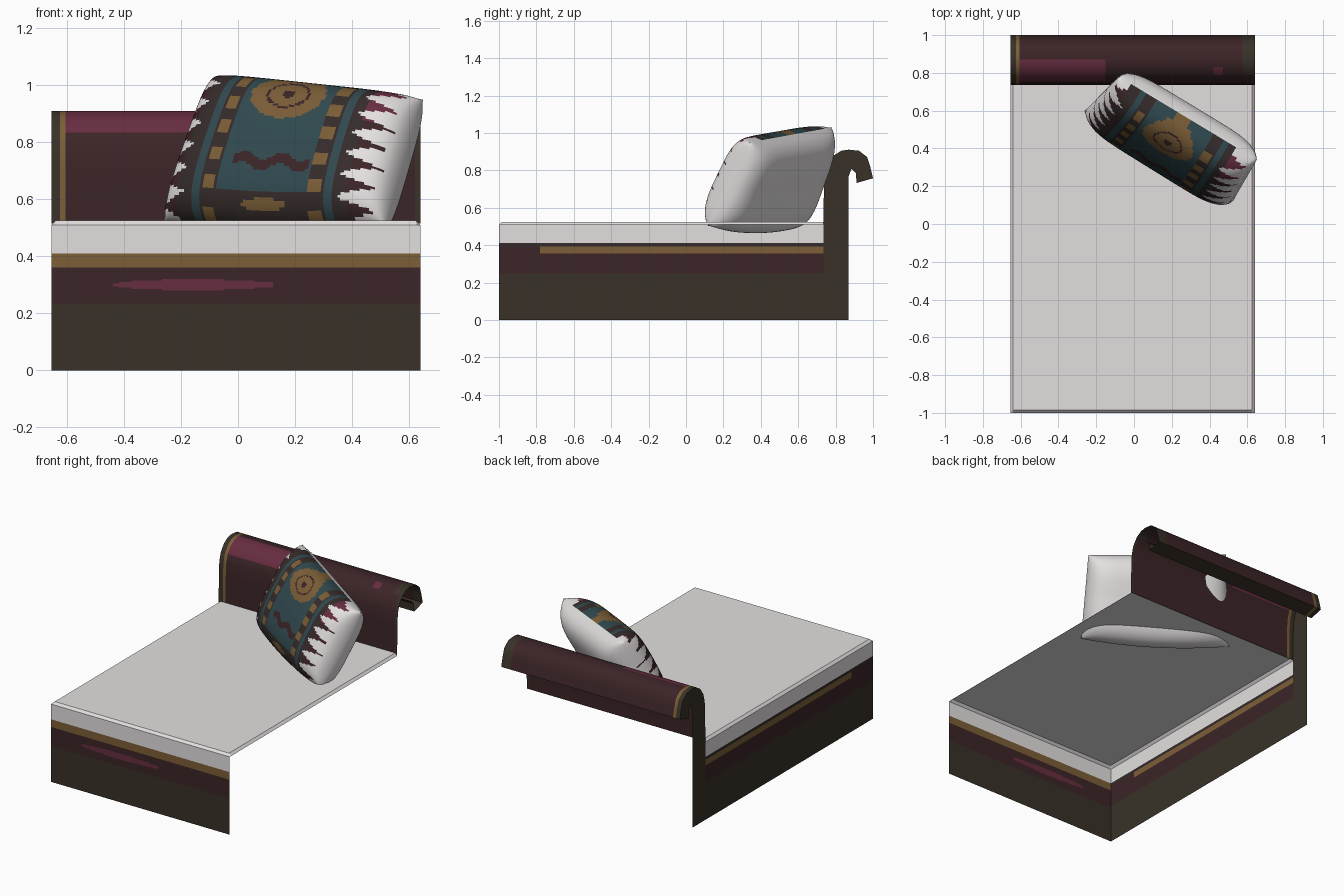
import bpy, bmesh, math
from mathutils import Vector

if "Cube" in bpy.data.objects:
    bpy.data.objects.remove(bpy.data.objects["Cube"])

# ---- palette ----
PALETTE = [
    ("linen_white", (0.77, 0.74, 0.74)),
    ("dark_olive", (0.040, 0.031, 0.021)),
    ("ochre", (0.20, 0.112, 0.038)),
    ("maroon", (0.045, 0.018, 0.020)),
    ("berry", (0.135, 0.026, 0.052)),
    ("teal", (0.030, 0.068, 0.080)),
    ("charcoal", (0.036, 0.025, 0.024)),
]
MATS = []
for n, c in PALETTE:
    m = bpy.data.materials.new(n)
    m.diffuse_color = (*c, 1)
    m.use_nodes = True
    m.node_tree.nodes["Principled BSDF"].inputs["Base Color"].default_value = m.diffuse_color
    MATS.append(m)
WHITE, OLIVE, OCHRE, MAROON, BERRY, TEAL, DARK = range(7)


def finish(name, bm, smooth=None):
    me = bpy.data.meshes.new(name)
    bm.to_mesh(me)
    bm.free()
    for m in MATS:
        me.materials.append(m)
    ob = bpy.data.objects.new(name, me)
    bpy.context.collection.objects.link(ob)
    if smooth:
        bpy.context.view_layer.objects.active = ob
        ob.select_set(True)
        bpy.ops.object.shade_smooth_by_angle(angle=math.radians(smooth))
        ob.select_set(False)
    return ob


def add_sheet(bm, aa, bb, point, colour):
    """Grid of quads over aa x bb, coloured by a rule on parameters."""
    rows = [[bm.verts.new(point(a, b)) for a in aa] for b in bb]
    for j in range(len(bb) - 1):
        for i in range(len(aa) - 1):
            f = bm.faces.new((rows[j][i], rows[j][i + 1], rows[j + 1][i + 1], rows[j + 1][i]))
            f.material_index = colour((aa[i] + aa[i + 1]) / 2, (bb[j] + bb[j + 1]) / 2)


def steps(a, b, n):
    return [a + (b - a) * i / n for i in range(n + 1)]


X0, X1, YF, YH, TOP = -0.655, 0.64, -1.0, 0.735, 0.525
RIM = 0.51

# ---- front panel: olive, maroon, ochre and white bands ----
def front_colour(x, z):
    if z > 0.41:
        return WHITE
    if z > 0.36:
        return OCHRE
    if ((x + 0.155) / 0.29) ** 2 + ((z - 0.3) / 0.019) ** 2 < 1:
        return BERRY
    return MAROON if z > 0.235 else OLIVE


bm = bmesh.new()
levels = [0, 0.235] + steps(0.28, 0.32, 8) + [0.36, 0.41, RIM]
add_sheet(bm, steps(X0, X1, 60), levels, lambda x, z: (x, YF, z), front_colour)
finish("front_panel", bm)

# ---- left side panel (right side and underside are open) ----
def side_colour(y, z):
    if z > 0.412:
        return WHITE
    if z > 0.393:
        return DARK
    if z > 0.355:
        return OCHRE if y > -0.78 else MAROON
    return MAROON if z > 0.25 else OLIVE


bm = bmesh.new()
add_sheet(bm, [YH, -0.78, YF], [0, 0.25, 0.355, 0.393, 0.412, RIM],
          lambda y, z: (X0, y, z), side_colour)
finish("left_side_panel", bm)

# ---- mattress top with a softly chamfered rim ----
bm = bmesh.new()
add_sheet(bm, [X0, X0 + 0.015, X1 - 0.015, X1], [YF, YF + 0.015, YH],
          lambda x, y: (x, y, RIM if x in (X0, X1) or y == YF else TOP), lambda x, y: WHITE)
finish("mattress_top", bm)

# ---- headboard: profile rolled over to the back ----
PROFILE = [(0.735, 0.515), (0.737, 0.70), (0.742, 0.78), (0.757, 0.835), (0.79, 0.88),
           (0.83, 0.905), (0.87, 0.911), (0.925, 0.905), (0.968, 0.872), (0.985, 0.82),
           (1.0, 0.758), (0.912, 0.733), (0.908, 0.785), (0.885, 0.81)]


def head_colour(x, k):
    if x < -0.625 or x > (0.575 if k > 4 else 0.622):
        return OLIVE
    if x < -0.605:
        return OCHRE
    if k > 10:
        return OLIVE
    if 3 < k < 6 and x < -0.15:
        return BERRY
    if 4 < k < 5 and 0.42 < x < 0.47:
        return BERRY
    return MAROON


bm = bmesh.new()
add_sheet(bm, [X0, -0.625, -0.605, -0.15, 0.42, 0.47, 0.575, 0.622, X1], list(range(len(PROFILE))),
          lambda x, k: (x, *PROFILE[k]), head_colour)
finish("headboard", bm, 35)

# ---- headboard left end panel, down to the floor ----
bm = bmesh.new()
outline = [(0.735, 0)] + PROFILE + [(0.87, 0.77), (0.87, 0)]
f = bm.faces.new([bm.verts.new((X0, y, z)) for y, z in reversed(outline)])
f.normal_update()
if f.normal.x > 0:
    f.normal_flip()
f.material_index = OLIVE
bmesh.ops.triangulate(bm, faces=bm.faces[:])
finish("headboard_left_end", bm)

# ---- pillow leaning on the headboard ----
TL, TR = Vector((-0.08, 0.78, 1.03)), Vector((0.65, 0.34, 0.95))
BL, BR = Vector((-0.26, 0.60, 0.525)), Vector((0.52, 0.115, 0.505))
NORMAL = ((TR - TL) + (BR - BL)).cross((TL - BL) + (TR - BR)).normalized()


def pillow_point(u, v, side):
    s, t = (u + 1) / 2, (v + 1) / 2
    p = (BL * (1 - s) + BR * s) * (1 - t) + (TL * (1 - s) + TR * s) * t
    puff = math.sqrt(max(0, 1 - u ** 6)) * math.sqrt(max(0, 1 - v ** 4))
    p += NORMAL * puff * (0.15 if side > 0 else -0.14)
    p.z -= 0.035 * (1 - u * u) * max(0, -v)
    return p


def wave(v):
    """Triangle wave from 0 to 1, for the fringe."""
    return abs((v * 3.4) % 1 * 2 - 1)


def pattern(u, v):
    if u > 0.60:                                     # right fringe
        if u < 0.64 + 0.32 * wave(v) ** 1.3:
            return BERRY if v > 0.35 and u > 0.7 else (DARK if u < 0.72 else MAROON)
        return WHITE
    if u < -0.68:                                    # left fringe
        if u < -0.76 - 0.24 * wave(v):
            return WHITE
        return MAROON if u < -0.82 else DARK
    for centre in (-0.52, 0.44):                     # chequered bands
        if abs(u - centre) < 0.075:
            return OCHRE if (v * 2.9) % 1 < 0.5 and abs(u - centre) < 0.055 else DARK
    if -0.45 < u < 0.37:
        r = math.hypot((u + 0.05) / 0.34, (v - 0.63) / 0.37)   # medallion
        if r < 1:
            return MAROON if r < 0.16 or 0.5 < r < 0.58 else OCHRE
        if abs(u) < 0.34 and abs(v + 0.33 - 0.05 * math.sin(u * 18)) < 0.065:
            return MAROON
        if ((u + 0.02) / 0.2) ** 2 + ((v + 0.82) / 0.06) ** 2 < 1:
            return OCHRE
        if v < -0.70:
            return DARK
    return TEAL


bm = bmesh.new()
add_sheet(bm, steps(-1, 1, 80), steps(-1, 1, 64), lambda u, v: pillow_point(u, v, 1), pattern)
add_sheet(bm, steps(-1, 1, 80), steps(-1, 1, 64), lambda u, v: pillow_point(u, v, -1), lambda u, v: WHITE)
bmesh.ops.remove_doubles(bm, verts=bm.verts, dist=0.0005)
bmesh.ops.recalc_face_normals(bm, faces=bm.faces)
finish("pillow", bm, 60)
